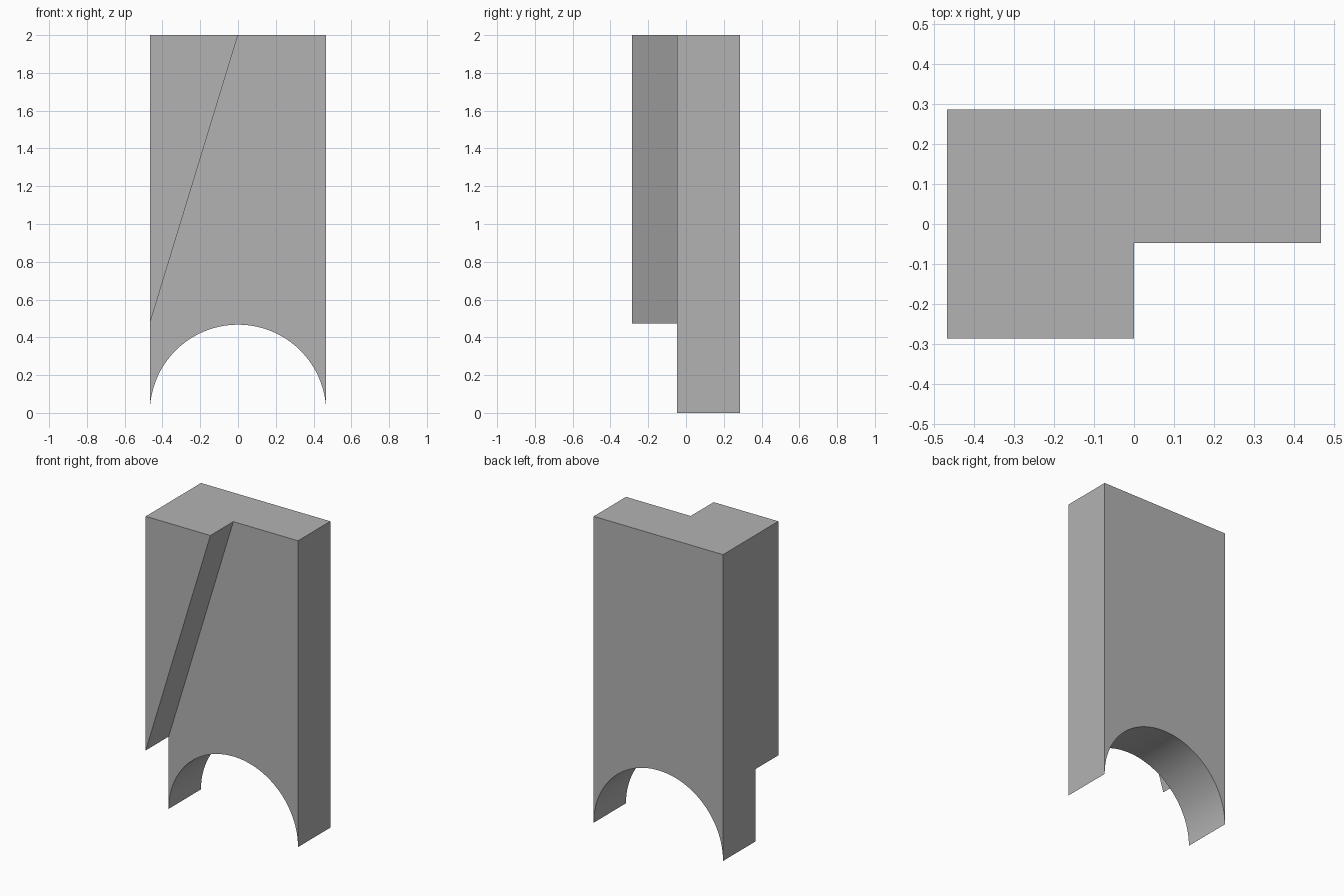
import bpy, bmesh, math
from mathutils import Vector

cube = bpy.data.objects.get("Cube")
if cube:
    bpy.data.objects.remove(cube, do_unlink=True)

R = 0.467            # arch radius and half width
TOP = 2.0
FRONT, STEP, BACK = -0.285, -0.048, 0.285
WEDGE_LOW = 0.472
SEGMENTS = 64

grey = bpy.data.materials.new("plain grey")
grey.use_nodes = True
colour = (0.45, 0.45, 0.45, 1)
grey.diffuse_color = colour
grey.node_tree.nodes["Principled BSDF"].inputs["Base Color"].default_value = colour

bm = bmesh.new()


def prism(outline, y0, y1):
    """Extrude an x-z outline from y0 to y1; return the face at y0 and the face at y1."""
    near = bm.faces.new([bm.verts.new((x, y0, z)) for x, z in outline])
    far = bm.faces.new([bm.verts.new((x, y1, z)) for x, z in reversed(outline)])
    a, b = list(near.verts), list(reversed(far.verts))
    for i in range(len(a)):
        j = (i + 1) % len(a)
        bm.faces.new((a[j], a[i], b[i], b[j]))
    return near, far


# Main slab with a half-round arch cut through its foot
angles = [math.pi * i / SEGMENTS for i in range(SEGMENTS + 1)]
arch = [(-R * math.cos(t), R * math.sin(t)) for t in angles]
slab_front, _ = prism(arch + [(R, TOP), (-R, TOP)], STEP, BACK)

# Open the slab's front where the wedge joins it
low, high = Vector((-R, STEP, WEDGE_LOW)), Vector((0, STEP, TOP))
slope = (high - low).cross(Vector((0, 1, 0)))
bmesh.ops.bisect_plane(bm, geom=[slab_front, *slab_front.edges, *slab_front.verts],
                       plane_co=low, plane_no=slope, dist=1e-5)
bm.faces.ensure_lookup_table()
covered = [f for f in bm.faces
           if all(abs(v.co.y - STEP) < 1e-5 for v in f.verts)
           and min(v.co.z for v in f.verts) > WEDGE_LOW - 0.01]
bmesh.ops.delete(bm, geom=covered, context='FACES_ONLY')

# Triangular wedge on the upper right of the front
_, wedge_back = prism([(-R, WEDGE_LOW), (0, TOP), (-R, TOP)], FRONT, STEP)
bmesh.ops.delete(bm, geom=[wedge_back], context='FACES_ONLY')

bmesh.ops.remove_doubles(bm, verts=bm.verts, dist=1e-4)
bmesh.ops.recalc_face_normals(bm, faces=bm.faces)

mesh = bpy.data.meshes.new("arched_block")
bm.to_mesh(mesh)
bm.free()
mesh.materials.append(grey)
block = bpy.data.objects.new("arched_block", mesh)
bpy.context.collection.objects.link(block)

# Smooth arch, sharp edges elsewhere
bpy.ops.object.select_all(action='DESELECT')
block.select_set(True)
bpy.context.view_layer.objects.active = block
bpy.ops.object.shade_smooth_by_angle(angle=math.radians(30))
